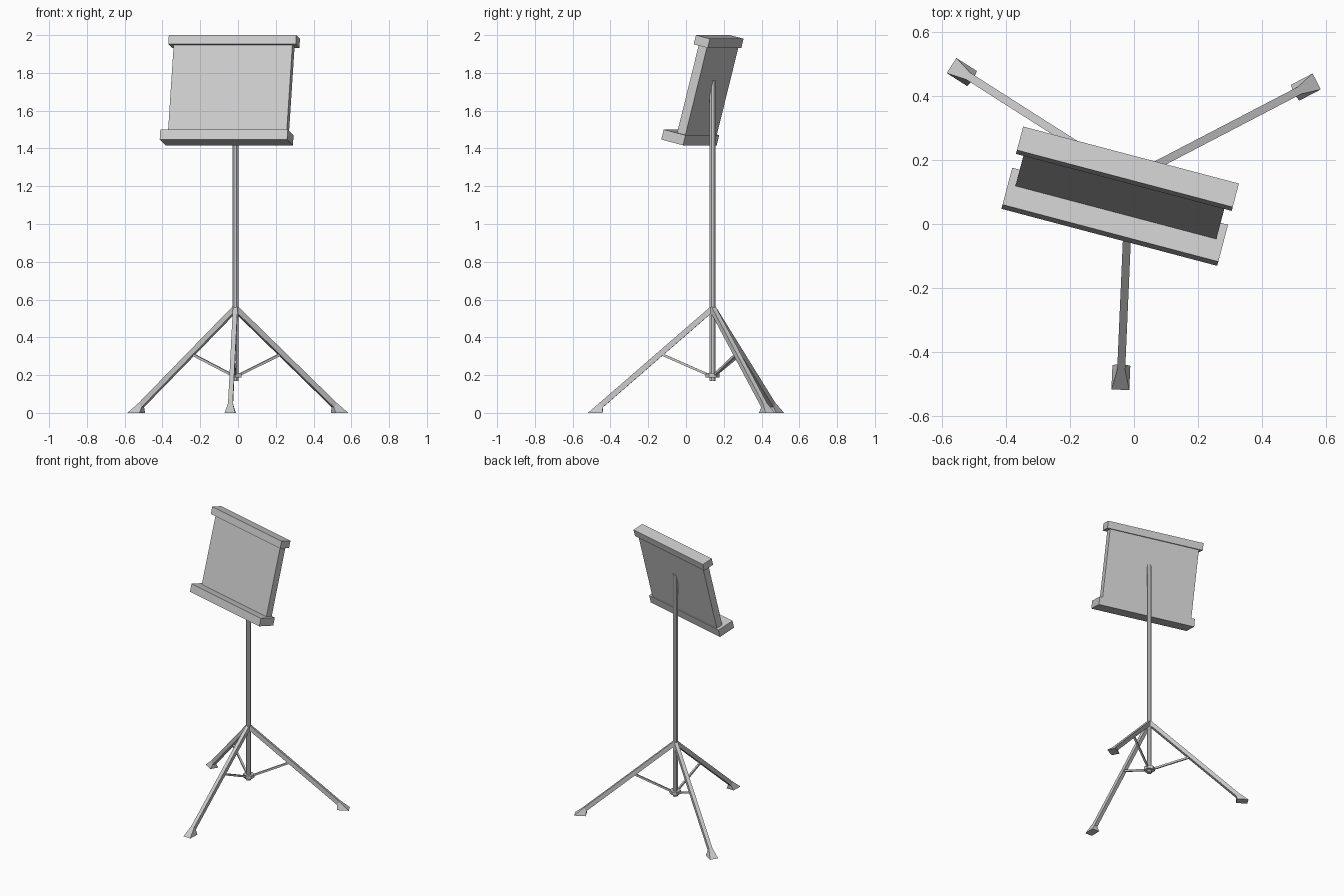
import bpy, bmesh
from math import radians, cos, sin
from mathutils import Vector, Matrix

cube = bpy.data.objects.get("Cube")
if cube:
    bpy.data.objects.remove(cube, do_unlink=True)

# Single painted-metal grey
grey = bpy.data.materials.new("light_grey")
grey.use_nodes = True
grey.diffuse_color = (0.6, 0.6, 0.6, 1)
grey.node_tree.nodes["Principled BSDF"].inputs["Base Color"].default_value = (0.6, 0.6, 0.6, 1)

POLE = Vector((-0.014, 0.141, 0))


def finish(name, bm, matrix):
    bmesh.ops.recalc_face_normals(bm, faces=bm.faces)
    mesh = bpy.data.meshes.new(name)
    bm.to_mesh(mesh)
    bm.free()
    mesh.materials.append(grey)
    mesh.transform(matrix)
    obj = bpy.data.objects.new(name, mesh)
    bpy.context.collection.objects.link(obj)
    return obj


def loft(name, ring_a, ring_b, matrix):
    """Closed solid between two rings with equal point counts."""
    bm = bmesh.new()
    a = [bm.verts.new(p) for p in ring_a]
    b = [bm.verts.new(p) for p in ring_b]
    n = len(a)
    for i in range(n):
        j = (i + 1) % n
        bm.faces.new((a[i], a[j], b[j], b[i]))
    bm.faces.new(a)
    bm.faces.new(b)
    return finish(name, bm, matrix)


def box(name, xs, ys, zs, matrix):
    rings = [[(x, y, z) for x, y in ((xs[0], ys[0]), (xs[1], ys[0]), (xs[1], ys[1]), (xs[0], ys[1]))]
             for z in zs]
    return loft(name, rings[0], rings[1], matrix)


def prism(name, radius, z0, z1, sides):
    rings = [[(radius * cos(radians(360 * (i + 0.5) / sides)),
               radius * sin(radians(360 * (i + 0.5) / sides)), z) for i in range(sides)]
             for z in (z0, z1)]
    return loft(name, rings[0], rings[1], Matrix.Translation(POLE))


def section(upper, lower, half):
    """Rectangle across a leg from two (radius, height) points."""
    return [(upper[0], -half, upper[1]), (upper[0], half, upper[1]),
            (lower[0], half, lower[1]), (lower[0], -half, lower[1])]


# Upright pole and sliding collar
prism("pole", 0.017, 0.17, 1.76, 8)
prism("collar", 0.037, 0.188, 0.212, 6)

# Three legs, each with a flared foot and a thin brace
for side, angle in (("left", 27.5), ("right", 147.5), ("front", 267.5)):
    turn = Matrix.Translation(POLE) @ Matrix.Rotation(radians(angle), 4, 'Z')
    ankle = section((0.60, 0.052), (0.581, 0.030), 0.0125)
    loft(side + "_leg", section((0.008, 0.565), (-0.011, 0.543), 0.0125), ankle, turn)
    loft(side + "_foot", ankle, section((0.66, 0), (0.584, 0), 0.028), turn)
    loft(side + "_brace", section((0.02, 0.207), (0.02, 0.193), 0.006),
         section((0.272, 0.318), (0.272, 0.304), 0.006), turn)

# Desk: turned on the pole and leaning back
turn = Matrix.Rotation(radians(-14.8), 4, 'Z')
desk = turn @ Matrix.Translation((-0.064, -0.060, 1.447)) @ Matrix.Rotation(radians(-14.3), 4, 'X')
box("desk_tray", (-0.349, 0.349), (0, 0.123), (0, 0.055), desk)
box("desk_panel", (-0.325, 0.325), (0.069, 0.116), (0.055, 0.533), desk)
box("desk_top_rail", (-0.349, 0.349), (0.0475, 0.126), (0.533, 0.583), desk)
